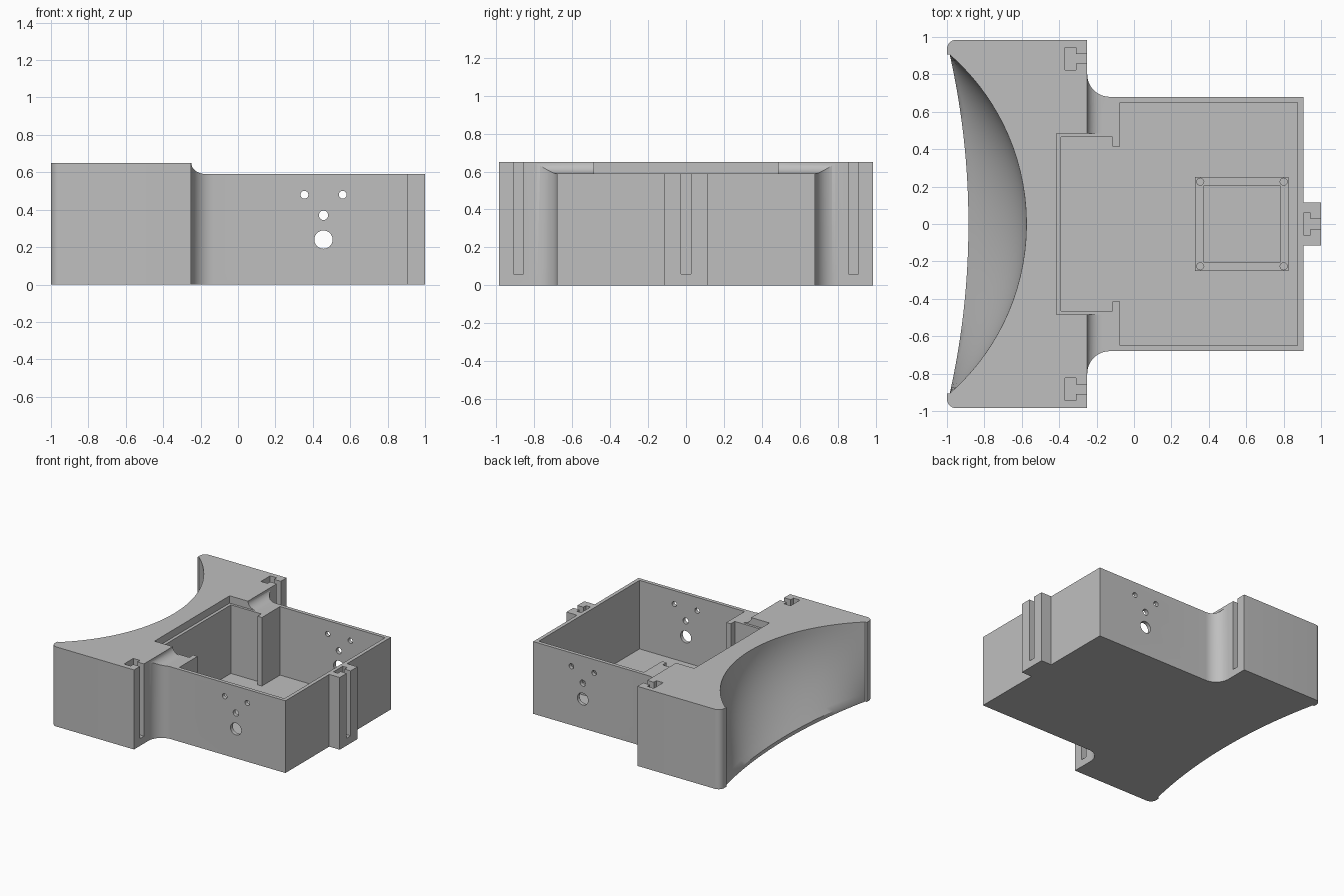
import bpy, bmesh, math

cube = bpy.data.objects.get("Cube")
if cube:
    bpy.data.objects.remove(cube, do_unlink=True)

grey = bpy.data.materials.new("matte_grey")
grey.use_nodes = True
color = (0.52, 0.52, 0.52, 1)
grey.diffuse_color = color
grey.node_tree.nodes["Principled BSDF"].inputs["Base Color"].default_value = color


def loft(name, rings):
    """Closed solid through rings of equal point count, listed bottom to top."""
    bm = bmesh.new()
    loops = [[bm.verts.new(p) for p in ring] for ring in rings]
    bm.faces.new(loops[0])
    bm.faces.new(loops[-1])
    n = len(loops[0])
    for low, high in zip(loops, loops[1:]):
        for i in range(n):
            j = (i + 1) % n
            bm.faces.new((low[i], low[j], high[j], high[i]))
    bmesh.ops.recalc_face_normals(bm, faces=bm.faces)
    mesh = bpy.data.meshes.new(name)
    bm.to_mesh(mesh)
    bm.free()
    mesh.materials.append(grey)
    obj = bpy.data.objects.new(name, mesh)
    bpy.context.collection.objects.link(obj)
    return obj


def prism(name, plan, z0, z1):
    return loft(name, [[(x, y, z) for x, y in plan] for z in (z0, z1)])


def side_prism(name, profile, half):
    return loft(name, [[(x, y, z) for x, z in profile] for y in (-half, half)])


def box(name, x0, x1, y0, y1, z0, z1):
    return prism(name, [(x0, y0), (x1, y0), (x1, y1), (x0, y1)], z0, z1)


def arc(cx, cy, rx, ry, start, end, steps=12):
    angles = [math.radians(start + (end - start) * i / steps) for i in range(steps + 1)]
    return [(cx + rx * math.cos(a), cy + ry * math.sin(a)) for a in angles]


def mirrored(half):
    return half + [(x, -y) for x, y in reversed(half)]


def cut(target, cutter):
    mod = target.modifiers.new("cut", "BOOLEAN")
    mod.operation = "DIFFERENCE"
    mod.solver = "EXACT"
    mod.object = cutter
    bpy.context.view_layer.objects.active = target
    bpy.ops.object.modifier_apply(modifier=mod.name)
    bpy.data.objects.remove(cutter, do_unlink=True)


TOP, DECK, FLOOR = 0.65, 0.59, 0.03

# Body plan: wide front block, filleted neck, rear box and rail
plan = mirrored(
    arc(-0.95, 0.935, 0.05, 0.05, 180, 90, 8)
    + [(-0.25, 0.985)]
    + arc(-0.13, 0.80, 0.12, 0.12, 180, 270)
    + [(0.905, 0.68), (0.905, 0.115), (1.0, 0.115)])
body = prism("housing", plan, 0, TOP)

# Lower deck with a curved step down from the block
step = arc(-0.17, TOP, 0.08, TOP - DECK, 180, 270, 10)
cut(body, side_prism("deck_cutter", step + [(1.2, DECK), (1.2, 0.9), (-0.25, 0.9)], 1.2))

# Lid recess and inner compartment
cut(body, box("recess_cutter", -0.415, 0.2, -0.485, 0.485, DECK, 0.9))
cavity = mirrored([(-0.39, 0.465), (-0.115, 0.465), (-0.115, 0.415),
                   (-0.075, 0.415), (-0.075, 0.65), (0.875, 0.65)])
cut(body, prism("cavity_cutter", cavity, FLOOR, 0.9))


# Scooped front: arcs through fixed ends whose depth grows with height
def scoop_ring(z, depth, half=0.905, x0=-0.985, steps=40):
    r = (half ** 2 + depth ** 2) / (2 * depth)
    ring = [(-1.3, half, z), (-1.3, -half, z)]
    for i in range(steps + 1):
        y = half * math.sin(math.pi * (i / steps - 0.5))
        ring.append((x0 + depth - r + math.sqrt(r * r - y * y), y, z))
    return ring


rings = [scoop_ring(-0.1, 0.10)]
for i in range(17):
    t = i / 16
    rings.append(scoop_ring(FLOOR + (TOP - FLOOR) * t, 0.10 + 0.31 * (1 - (1 - t) ** 2)))
rings.append(scoop_ring(0.8, 0.41))
cut(body, loft("scoop_cutter", rings))

# T-slots in the block's two wings and in the rear rail
for x_in, x_mid, x_out, y in ((-0.37, -0.31, -0.2, 0.883),
                              (-0.37, -0.31, -0.2, -0.883),
                              (0.905, 0.945, 1.1, 0)):
    slot = [(x_in, y + 0.06), (x_mid, y + 0.06), (x_mid, y + 0.026), (x_out, y + 0.026),
            (x_out, y - 0.026), (x_mid, y - 0.026), (x_mid, y - 0.06), (x_in, y - 0.06)]
    cut(body, prism("slot_cutter", slot, 0.06, 0.9))

# Round holes through both side walls
for x, z, r in ((0.355, 0.48, 0.021), (0.56, 0.48, 0.021),
                (0.457, 0.37, 0.025), (0.457, 0.24, 0.049)):
    cut(body, side_prism("hole_cutter", arc(x, z, r, r, 0, 345, 23), 0.9))

# Low mounting frame on the floor with corner screw holes
frame = box("mounting_frame", 0.325, 0.825, -0.25, 0.25, FLOOR, 0.06)
cut(frame, box("frame_cutter", 0.375, 0.78, -0.205, 0.205, 0, 0.2))
for x in (0.354, 0.80):
    for y in (-0.226, 0.226):
        cut(frame, prism("screw_cutter", arc(x, y, 0.019, 0.019, 0, 337.5, 15), 0, 0.2))

for obj in (body, frame):
    bpy.ops.object.select_all(action="DESELECT")
    obj.select_set(True)
    bpy.context.view_layer.objects.active = obj
    bpy.ops.object.shade_smooth_by_angle(angle=math.radians(30))
